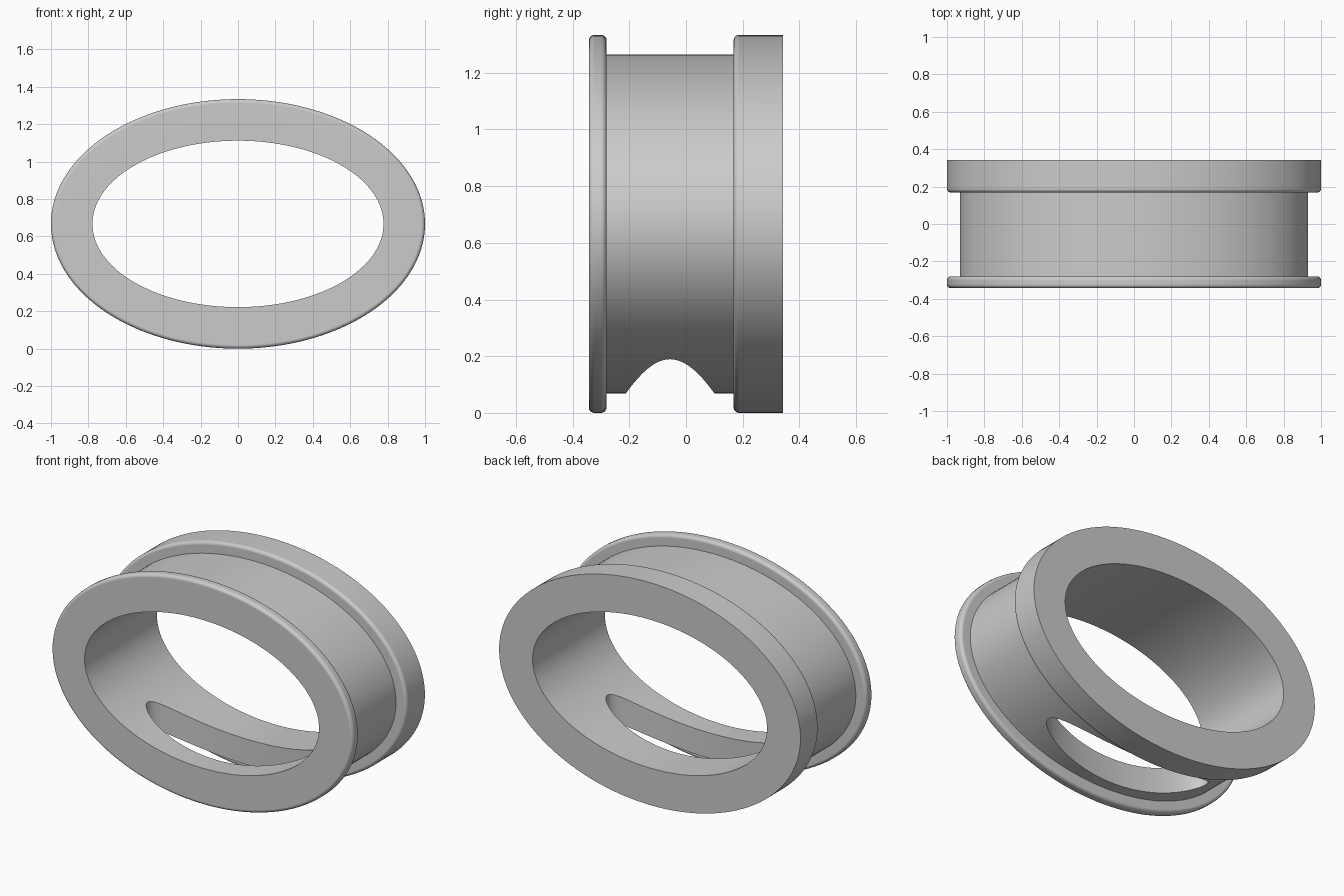
import bpy, bmesh
from math import sin, cos, pi

cube = bpy.data.objects.get("Cube")
if cube:
    bpy.data.objects.remove(cube, do_unlink=True)

A, B = 1.0, 0.667        # outer half width and half height
SEGMENTS = 160
FILLET = 0.02

grey = bpy.data.materials.new("plain grey")
grey.use_nodes = True
colour = (0.6, 0.6, 0.6, 1)
grey.diffuse_color = colour
grey.node_tree.nodes["Principled BSDF"].inputs["Base Color"].default_value = colour


def make_object(name, bm):
    bmesh.ops.recalc_face_normals(bm, faces=bm.faces)
    mesh = bpy.data.meshes.new(name)
    bm.to_mesh(mesh)
    bm.free()
    obj = bpy.data.objects.new(name, mesh)
    bpy.context.collection.objects.link(obj)
    mesh.materials.append(grey)
    return obj


def fillet(y, start):
    """Quarter-round rim corner around depth y, from the given angle."""
    angles = [start + pi / 2 * i / 6 for i in range(7)]
    return [(y + FILLET * cos(a), FILLET - FILLET * sin(a)) for a in angles]


# Ring cross-section: (depth, inset from the outer ellipse)
front, back, bore, groove = -0.343, 0.343, 0.222, 0.069
lip, band = -0.28, 0.168
profile = [(front, bore), (back, bore), (back, 0)]
profile += fillet(band + FILLET, pi / 2)
profile += [(band, groove), (lip, groove)]
profile += fillet(lip - FILLET, 0)
profile += fillet(front + FILLET, pi / 2)

# Sweep the cross-section round the ellipse
bm = bmesh.new()
rings = []
for i in range(SEGMENTS):
    t = 2 * pi * i / SEGMENTS
    rings.append([bm.verts.new(((A - d) * cos(t), y, B + (B - d) * sin(t)))
                  for y, d in profile])
for i, ring in enumerate(rings):
    after = rings[(i + 1) % SEGMENTS]
    for j in range(len(profile)):
        k = (j + 1) % len(profile)
        bm.faces.new((ring[j], ring[k], after[k], after[j]))
body = make_object("grooved_oval_ring", bm)

# Oval slot through the bottom wall
bm = bmesh.new()
bmesh.ops.create_cone(bm, cap_ends=True, segments=96, radius1=1, radius2=1, depth=0.6)
bmesh.ops.scale(bm, vec=(0.56, 0.156, 1), verts=bm.verts)
bmesh.ops.translate(bm, vec=(0, -0.056, 0.2), verts=bm.verts)
cutter = make_object("slot_cutter", bm)
cutter.hide_render = True

cut = body.modifiers.new("slot", "BOOLEAN")
cut.operation = "DIFFERENCE"
cut.solver = "EXACT"
cut.object = cutter
bpy.ops.object.select_all(action="DESELECT")
bpy.context.view_layer.objects.active = body
body.select_set(True)
bpy.ops.object.modifier_apply(modifier=cut.name)
bpy.data.objects.remove(cutter, do_unlink=True)

# Smooth walls with crisp edges
bpy.ops.object.shade_smooth_by_angle(angle=pi / 6)
weighted = body.modifiers.new("weighted normals", "WEIGHTED_NORMAL")
weighted.keep_sharp = True
